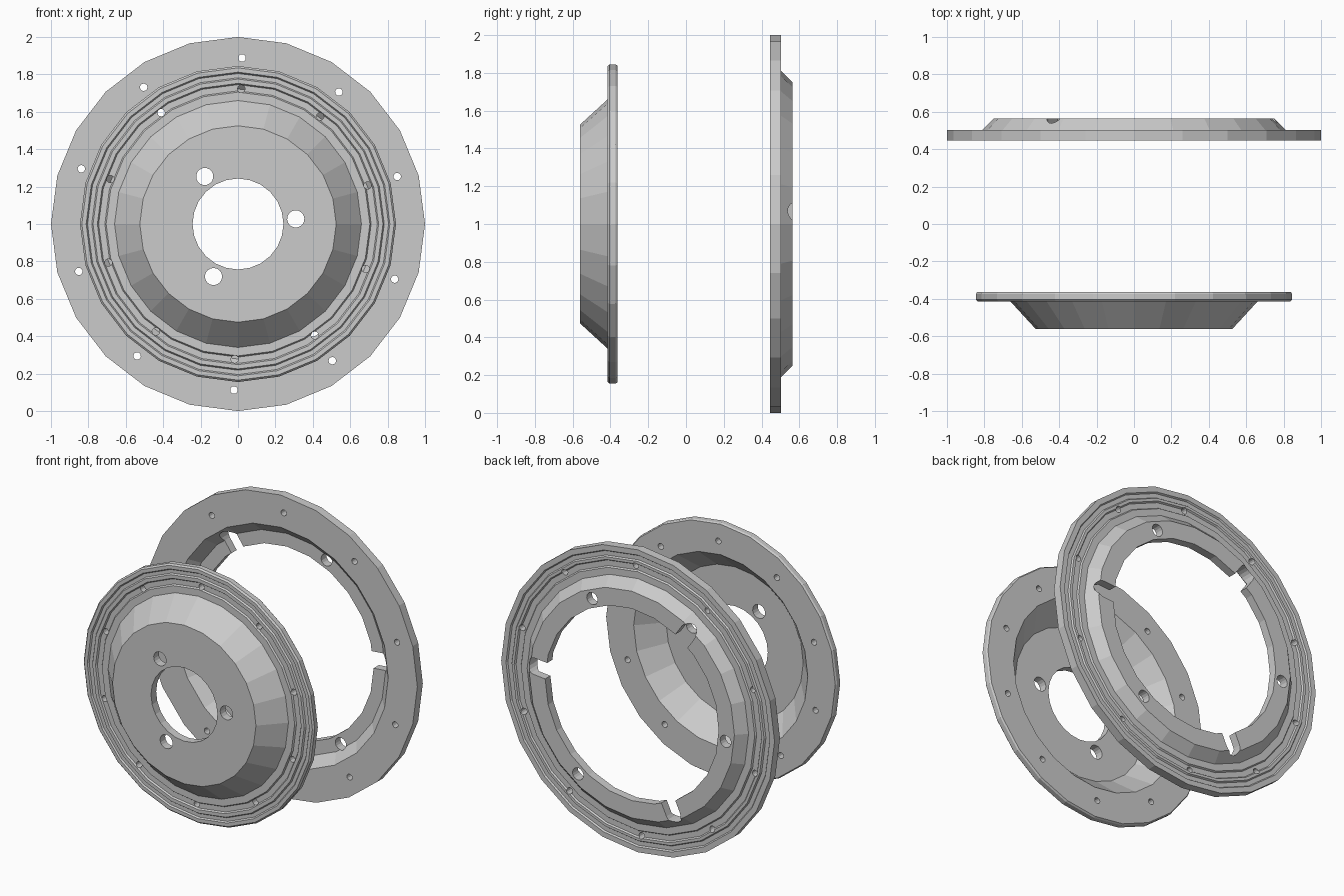
import bpy, bmesh
from math import sin, cos, pi, radians

if "Cube" in bpy.data.objects:
    bpy.data.objects.remove(bpy.data.objects["Cube"])

CZ = 1.0      # height of the wheel axis
SIDES = 24


def make_object(name, bm):
    bmesh.ops.recalc_face_normals(bm, faces=bm.faces)
    me = bpy.data.meshes.new(name)
    bm.to_mesh(me)
    bm.free()
    ob = bpy.data.objects.new(name, me)
    bpy.context.collection.objects.link(ob)
    return ob


def lathe(name, profile):
    """Spin a closed (radius, y) profile round the wheel axis."""
    bm = bmesh.new()
    rings = []
    for i in range(SIDES):
        a = 2 * pi * i / SIDES
        rings.append([bm.verts.new((r * cos(a), y, CZ + r * sin(a))) for r, y in profile])
    n = len(profile)
    for i in range(SIDES):
        p, q = rings[i], rings[(i + 1) % SIDES]
        for j in range(n):
            k = (j + 1) % n
            bm.faces.new((p[j], q[j], q[k], p[k]))
    return make_object(name, bm)


def prism(bm, outline, deg, y0, y1):
    """Extrude a (radial, tangential) outline along y, turned by deg."""
    a = radians(deg)
    lo, hi = [[bm.verts.new((u * cos(a) - v * sin(a), y, CZ + u * sin(a) + v * cos(a)))
               for u, v in outline] for y in (y0, y1)]
    bm.faces.new(lo)
    bm.faces.new(hi[::-1])
    n = len(lo)
    for i in range(n):
        k = (i + 1) % n
        bm.faces.new((lo[i], hi[i], hi[k], lo[k]))


def circle(dist, r, n=16):
    return [(dist + r * cos(2 * pi * i / n), r * sin(2 * pi * i / n)) for i in range(n)]


def slot(inner, dist, r, n=8):
    arc = [(dist + r * cos(-pi / 2 + pi * i / n), r * sin(-pi / 2 + pi * i / n)) for i in range(n + 1)]
    return [(inner, -r)] + arc + [(inner, r)]


def cut(ob, bm):
    """Subtract the cutter shapes and bake the result."""
    cutter = make_object("cutter", bm)
    cutter.hide_render = True
    mod = ob.modifiers.new("holes", 'BOOLEAN')
    mod.operation = 'DIFFERENCE'
    mod.solver = 'EXACT'
    mod.object = cutter
    dg = bpy.context.evaluated_depsgraph_get()
    baked = bpy.data.meshes.new_from_object(ob.evaluated_get(dg))
    ob.modifiers.clear()
    ob.data = baked
    bpy.data.objects.remove(cutter)


# Front dish: grooved flange, cone and flat hub with centre opening
G = 0.01      # groove depth
f = -0.415    # front face of the flange
front_dish = lathe("front_dish", [
    (0.243, -0.562), (0.525, -0.562), (0.66, f), (0.705, f),
    (0.712, f + G), (0.745, f + G), (0.752, f), (0.775, f),
    (0.782, f + G), (0.805, f + G), (0.812, f), (0.835, f),
    (0.845, f + G), (0.845, -0.373), (0.838, -0.363), (0.637, -0.363),
    (0.502, -0.508), (0.243, -0.508)])
bm = bmesh.new()
for i in range(10):
    prism(bm, circle(0.723, 0.02, 12), 88.6 + 36 * i, -0.7, -0.2)
for i in range(3):
    prism(bm, circle(0.31, 0.046), 5 + 120 * i, -0.7, -0.2)
cut(front_dish, bm)

# Rear ring: wide flange with grooved back, short cone and inner lip
b = 0.503     # back face of the flange
rear_ring = lathe("rear_ring", [
    (0.635, 0.51), (0.722, 0.51), (0.787, 0.446), (1.0, 0.446), (1.0, b),
    (0.965, b), (0.958, b - G), (0.93, b - G), (0.923, b),
    (0.905, b), (0.898, b - G), (0.862, b - G), (0.855, b),
    (0.81, b), (0.75, 0.565), (0.635, 0.565)])
bm = bmesh.new()
for i in range(10):
    prism(bm, circle(0.888, 0.02, 12), 88.6 + 36 * i, 0.3, 0.7)
for i in range(3):
    prism(bm, slot(0.5, 0.715, 0.055), 5 + 120 * i, 0.3, 0.7)
    prism(bm, circle(0.688, 0.04), 65 + 120 * i, 0.3, 0.7)
cut(rear_ring, bm)
